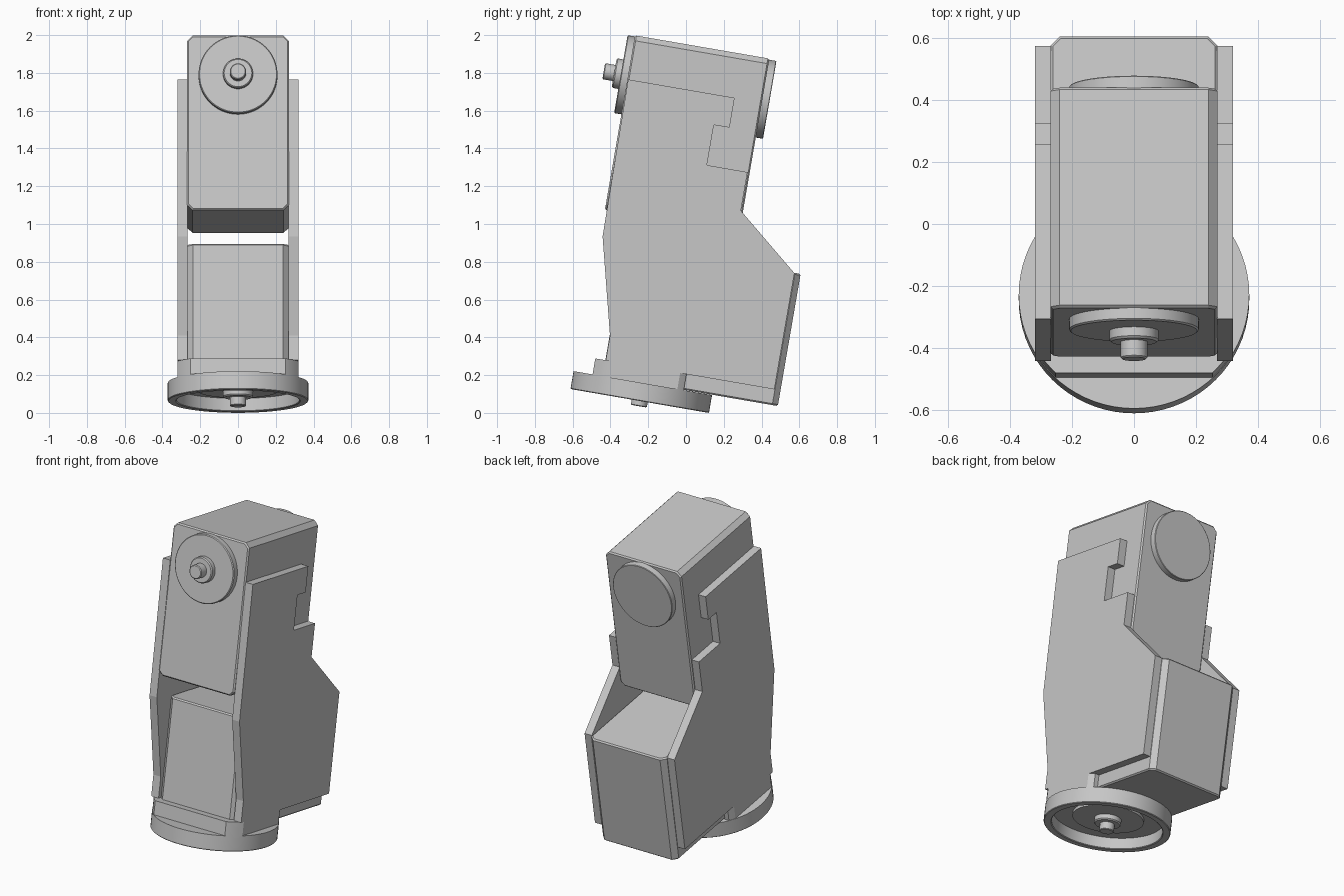
import bpy, bmesh, math
from mathutils import Matrix, Vector

cube = bpy.data.objects.get("Cube")
if cube:
    bpy.data.objects.remove(cube, do_unlink=True)

# Single flat grey
grey = bpy.data.materials.new("light_grey")
grey.use_nodes = True
COL = (0.57, 0.57, 0.57, 1)
grey.diffuse_color = COL
grey.node_tree.nodes["Principled BSDF"].inputs["Base Color"].default_value = COL

# Everything is built upright, then leaned back as a whole
TILT = Matrix.Translation((0, -0.245, 0.063)) @ Matrix.Rotation(math.radians(-9.8), 4, 'X')


def finish(name, bm, bevel=0, smooth=False):
    bmesh.ops.recalc_face_normals(bm, faces=bm.faces)
    me = bpy.data.meshes.new(name)
    bm.to_mesh(me)
    bm.free()
    me.materials.append(grey)
    ob = bpy.data.objects.new(name, me)
    bpy.context.collection.objects.link(ob)
    ob.matrix_world = TILT
    if bevel:
        mod = ob.modifiers.new("edge_bevel", 'BEVEL')
        mod.width = bevel
        mod.segments = 1
        mod.limit_method = 'ANGLE'
        mod.angle_limit = math.radians(60)
    if smooth:
        bpy.ops.object.select_all(action='DESELECT')
        ob.select_set(True)
        bpy.context.view_layer.objects.active = ob
        bpy.ops.object.shade_smooth_by_angle(angle=math.radians(30))
    return ob


def prism(name, pts, axis, a, b, bevel=0):
    """Extrude a 2D outline along an axis from a to b."""
    place = {'X': lambda p, t: (t, p[0], p[1]),
             'Y': lambda p, t: (p[0], t, p[1]),
             'Z': lambda p, t: (p[0], p[1], t)}[axis]
    bm = bmesh.new()
    face = bm.faces.new([bm.verts.new(place(p, a)) for p in pts])
    ext = bmesh.ops.extrude_face_region(bm, geom=[face])
    move = Vector(place((0, 0), b - a))
    bmesh.ops.translate(bm, vec=move, verts=[v for v in ext["geom"] if isinstance(v, bmesh.types.BMVert)])
    return finish(name, bm, bevel)


def chamfered(x0, x1, y0, y1, c):
    """Rectangle with cut corners."""
    return [(x0 + c, y0), (x1 - c, y0), (x1, y0 + c), (x1, y1 - c),
            (x1 - c, y1), (x0 + c, y1), (x0, y1 - c), (x0, y0 + c)]


def lathe(name, profile, centre, axis, seg=72):
    """Spin (radius, height) points; height runs along axis."""
    turn = Vector((0, 0, 1)).rotation_difference(Vector(axis)).to_matrix().to_4x4()
    bm = bmesh.new()
    vs = [bm.verts.new((r, 0, h)) for r, h in profile]
    edges = [bm.edges.new(p) for p in zip(vs, vs[1:])]
    bmesh.ops.spin(bm, geom=vs + edges, cent=(0, 0, 0), axis=(0, 0, 1),
                   angle=2 * math.pi, steps=seg, use_merge=True)
    bmesh.ops.remove_doubles(bm, verts=bm.verts, dist=1e-5)
    bmesh.ops.transform(bm, matrix=Matrix.Translation(centre) @ turn, verts=bm.verts)
    return finish(name, bm, smooth=True)


# Upper and lower housings between the side plates
prism("upper_housing", chamfered(-0.269, 0.269, 0.965, 1.903, 0.028), 'Y', -0.354, 0.368, 0.008)
prism("lower_housing", chamfered(-0.269, 0.269, -0.216, 0.725, 0.03), 'Z', 0.098, 0.808, 0.008)

# Side plates with stepped notch at the back
plate = [(-0.35, 1.667), (-0.342, 0.825), (-0.214, 0.314), (-0.214, 0.182),
         (0.692, 0.182), (0.692, 0.806), (0.356, 1.084), (0.356, 1.291),
         (0.138, 1.291), (0.138, 1.507), (0.222, 1.507), (0.222, 1.667)]
for side, s in (("left", 1), ("right", -1)):
    prism(side + "_side_plate", plate, 'X', s * 0.268, s * 0.32)

# Joint disc with hub and pin on the front, plain cover disc on the back
lathe("front_joint", [(0, -0.01), (0.209, -0.01), (0.209, 0.034), (0.204, 0.039),
                      (0.079, 0.039), (0.079, 0.068), (0.073, 0.075), (0.043, 0.075),
                      (0.043, 0.126), (0.038, 0.131), (0, 0.131)],
      (0, -0.354, 1.688), (0, -1, 0))
lathe("back_cover", [(0, -0.01), (0.209, -0.01), (0.209, 0.036), (0.206, 0.039), (0, 0.039)],
      (0, 0.368, 1.688), (0, 1, 0))

# Hollow round base with a disc, hub and pin beneath
R = 0.372
lathe("base_ring", [(0, 0.096), (R, 0.096), (R, 0.004), (R - 0.004, 0), (0.33, 0),
                    (0.325, 0.004), (0.325, 0.07), (0, 0.07)], (0, 0, 0), (0, 0, 1))
lathe("base_joint", [(0, -0.005), (0.209, -0.005), (0.209, 0.018), (0.079, 0.018),
                     (0.079, 0.045), (0.073, 0.052), (0.043, 0.052), (0.043, 0.094),
                     (0.038, 0.098), (0, 0.098)], (0, 0, 0.07), (0, 0, -1))

# Collar: the base circle trimmed flat at the front, back and sides
bm = bmesh.new()
bmesh.ops.create_cone(bm, cap_ends=True, segments=72, radius1=R - 0.002, radius2=R - 0.002, depth=0.092,
                      matrix=Matrix.Translation((0, 0, 0.136)))
for co, no in (((0.32, 0, 0), (1, 0, 0)), ((-0.32, 0, 0), (-1, 0, 0)),
               ((0, -0.27, 0), (0, -1, 0)), ((0, 0.22, 0), (0, 1, 0))):
    cut = bmesh.ops.bisect_plane(bm, geom=bm.verts[:] + bm.edges[:] + bm.faces[:],
                                 plane_co=co, plane_no=no, clear_outer=True)
    bmesh.ops.holes_fill(bm, edges=[e for e in bm.edges if e.is_boundary])
finish("base_collar", bm, smooth=True)
